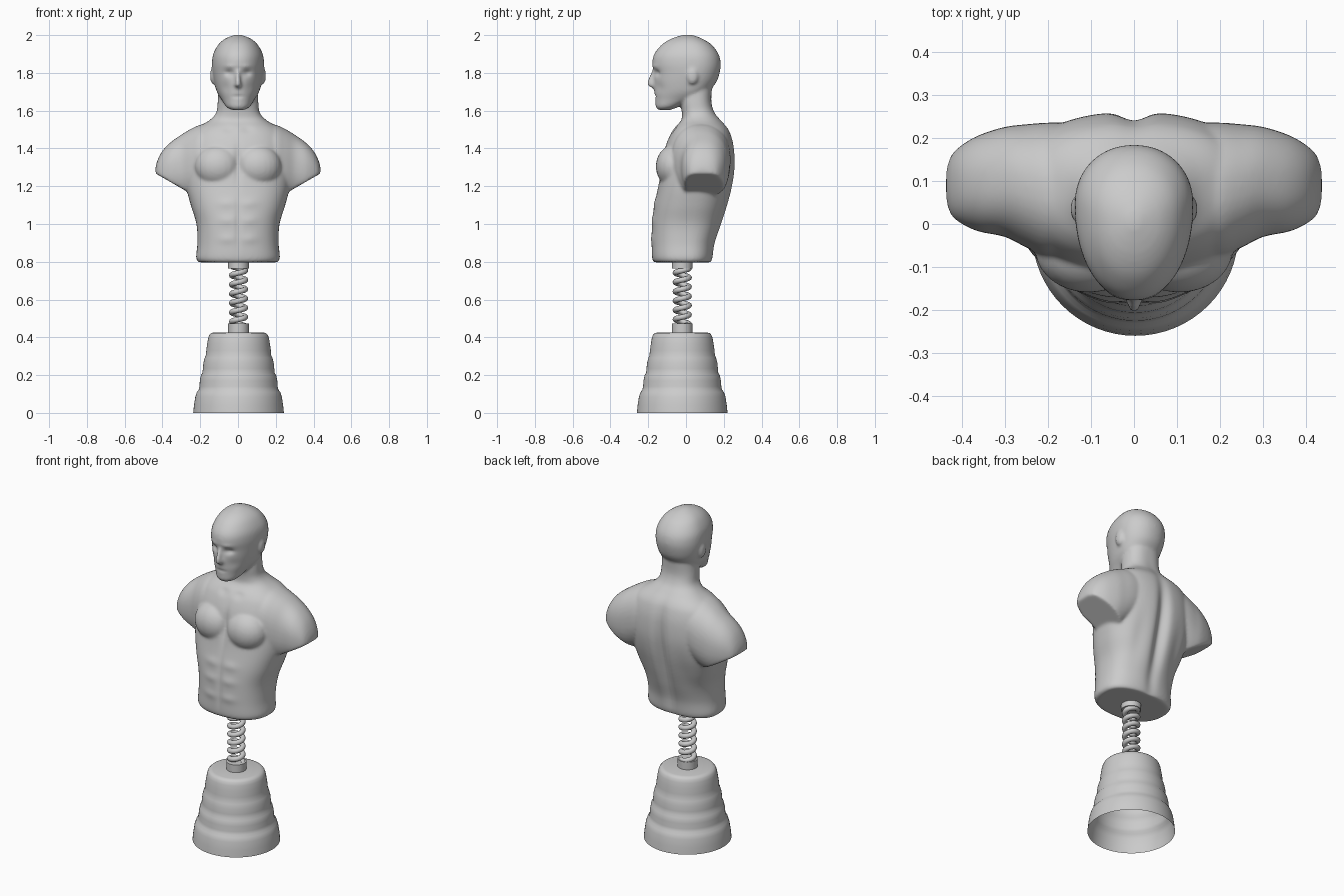
import bpy, bmesh, math
from mathutils import Vector

if "Cube" in bpy.data.objects:
    bpy.data.objects.remove(bpy.data.objects["Cube"])

grey = bpy.data.materials.new("plain grey")
grey.diffuse_color = (0.6, 0.6, 0.6, 1)
grey.use_nodes = True
grey.node_tree.nodes["Principled BSDF"].inputs["Base Color"].default_value = grey.diffuse_color


def refine(rows, steps=5):
    """Catmull-Rom resampling of a table of section sizes."""
    out = []
    for i in range(len(rows) - 1):
        a, b, c, d = (rows[max(0, min(len(rows) - 1, i + k))] for k in (-1, 0, 1, 2))
        for s in range(steps):
            t = s / steps
            out.append([0.5 * (2 * q + (r - p) * t + (2 * p - 5 * q + 4 * r - w) * t * t
                               + (3 * q - p - 3 * r + w) * t ** 3)
                        for p, q, r, w in zip(a, b, c, d)])
    return out + [list(rows[-1])]


def loft(bm, rings, caps=True):
    """Skin a list of closed rings."""
    loops = [[bm.verts.new(p) for p in ring] for ring in rings]
    n = len(loops[0])
    for a, b in zip(loops, loops[1:]):
        for i in range(n):
            bm.faces.new((a[i], a[(i + 1) % n], b[(i + 1) % n], b[i]))
    if caps:
        bm.faces.new(loops[0])
        bm.faces.new(loops[-1])


def sgnpow(v, e):
    return math.copysign(abs(v) ** e, v)


def section(z, w, front, back, mid, power, n=64):
    """Horizontal outline with separate front and back depth."""
    pts = []
    for i in range(n):
        t = 2 * math.pi * i / n
        s, c = sgnpow(math.sin(t), 2 / power), sgnpow(math.cos(t), 2 / power)
        pts.append((w * c, mid + s * ((back - mid) if s > 0 else (mid - front)), z))
    return pts


def finish(bm, name, angle=40):
    bmesh.ops.recalc_face_normals(bm, faces=bm.faces)
    me = bpy.data.meshes.new(name)
    bm.to_mesh(me)
    bm.free()
    me.materials.append(grey)
    ob = bpy.data.objects.new(name, me)
    bpy.context.collection.objects.link(ob)
    for o in bpy.context.selected_objects:
        o.select_set(False)
    ob.select_set(True)
    bpy.context.view_layer.objects.active = ob
    bpy.ops.object.shade_smooth_by_angle(angle=math.radians(angle))
    return ob


def ellipsoid(bm, loc, radii):
    new = bmesh.ops.create_uvsphere(bm, u_segments=24, v_segments=16, radius=1)["verts"]
    for v in new:
        v.co = Vector(loc) + Vector([a * b for a, b in zip(v.co, radii)])


# ---- bust: overlapping volumes fused into one skin ----
bust = bmesh.new()

# trunk and neck: height, half width, front, back, widest depth
trunk = [(0.797, 0.208, -0.168, 0.132, 0.0), (0.82, 0.222, -0.18, 0.142, 0.0),
         (0.9, 0.215, -0.182, 0.155, 0.0), (1.0, 0.22, -0.18, 0.19, 0.01),
         (1.1, 0.25, -0.168, 0.222, 0.03), (1.2, 0.275, -0.147, 0.247, 0.05),
         (1.3, 0.28, -0.13, 0.26, 0.07), (1.4, 0.27, -0.112, 0.256, 0.085),
         (1.47, 0.25, -0.085, 0.24, 0.09), (1.51, 0.215, -0.06, 0.22, 0.09),
         (1.55, 0.15, -0.025, 0.185, 0.08), (1.59, 0.115, -0.022, 0.153, 0.06),
         (1.65, 0.107, -0.03, 0.135, 0.05), (1.75, 0.1, -0.03, 0.14, 0.05)]
loft(bust, [section(*r, 2.4) for r in refine(trunk)])

# head
head = [(1.603, 0.03, -0.145, -0.085, -0.115), (1.62, 0.062, -0.16, -0.04, -0.09),
        (1.66, 0.088, -0.163, 0.03, -0.03), (1.70, 0.112, -0.168, 0.115, 0.02),
        (1.75, 0.126, -0.17, 0.16, 0.035), (1.80, 0.135, -0.17, 0.178, 0.045),
        (1.85, 0.138, -0.178, 0.184, 0.045), (1.90, 0.131, -0.168, 0.172, 0.04),
        (1.95, 0.104, -0.128, 0.135, 0.03), (1.98, 0.07, -0.08, 0.088, 0.02),
        (1.997, 0.03, -0.03, 0.045, 0.01), (2.003, 0.006, 0.0, 0.012, 0.006)]
loft(bust, [section(*r, 2.1) for r in refine(head)])

# nose
loft(bust, [[(-w, -0.15, z), (w, -0.15, z), (0.3 * w, y, z), (-0.3 * w, y, z)]
            for z, w, y in ((1.715, 0.022, -0.17), (1.735, 0.03, -0.205),
                            (1.76, 0.024, -0.203), (1.82, 0.016, -0.176))])

for side in (-1, 1):
    # shoulder: distance out, front, back, bottom, top
    arm = [(0.14, -0.07, 0.235, 1.18, 1.535), (0.2, -0.075, 0.236, 1.15, 1.525),
           (0.25, -0.055, 0.232, 1.13, 1.503), (0.3, -0.03, 0.226, 1.13, 1.473),
           (0.36, -0.018, 0.207, 1.15, 1.43), (0.4, 0.0, 0.184, 1.17, 1.387),
           (0.425, 0.02, 0.16, 1.19, 1.34), (0.437, 0.05, 0.13, 1.2, 1.3)]
    part = bmesh.new()
    loft(part, [[(side * x, (f + b) / 2 + (b - f) / 2 * sgnpow(math.cos(t), 0.88),
                  (lo + hi) / 2 + (hi - lo) / 2 * sgnpow(math.sin(t), 0.88))
                 for t in (2 * math.pi * i / 40 for i in range(40))]
                for x, f, b, lo, hi in refine(arm)])
    # flat cut under the arm stub
    cut = bmesh.ops.bisect_plane(part, geom=part.verts[:] + part.edges[:] + part.faces[:],
                                 plane_co=(side * 0.437, 0, 1.268),
                                 plane_no=(side * 0.5, 0, -0.87), clear_outer=True)
    bmesh.ops.edgeloop_fill(part, edges=[e for e in cut["geom_cut"]
                                         if isinstance(e, bmesh.types.BMEdge)])
    bmesh.ops.recalc_face_normals(part, faces=part.faces)
    temp = bpy.data.meshes.new("shoulder")
    part.to_mesh(temp)
    part.free()
    bust.from_mesh(temp)
    bpy.data.meshes.remove(temp)
    # chest muscle and ear
    ellipsoid(bust, (side * 0.105, -0.06, 1.305), (0.125, 0.1, 0.115))
    ellipsoid(bust, (side * 0.133, 0.035, 1.785), (0.015, 0.03, 0.045))

raw = finish(bust, "bust_volumes")
m = raw.modifiers.new("fuse", "REMESH")
m.mode, m.voxel_size = "VOXEL", 0.008
m = raw.modifiers.new("soften", "SMOOTH")
m.factor, m.iterations = 0.5, 8
fused = bpy.data.meshes.new_from_object(
    raw.evaluated_get(bpy.context.evaluated_depsgraph_get()))
bust = bmesh.new()
bust.from_mesh(fused)
bpy.data.objects.remove(raw)

# sculpted hollows and swellings: x, z, x radius, z radius, depth shift, on front?
dents = [(0, 1.16, 0.035, 0.27, -0.033, False), (0.13, 1.08, 0.04, 0.14, -0.008, False),
         (0, 1.32, 0.018, 0.09, 0.012, True), (0, 1.0, 0.014, 0.14, 0.006, True),
         (0.05, 1.8, 0.024, 0.016, 0.016, True), (0.07, 1.72, 0.03, 0.03, 0.008, True),
         (0.045, 1.835, 0.03, 0.01, -0.004, True), (0, 1.675, 0.03, 0.008, 0.005, True),
         (0.05, 1.5, 0.03, 0.02, 0.008, True)]
dents += [(0.06, z, 0.045, 0.025, -0.005, True) for z in (0.92, 1.02, 1.11)]
bust.normal_update()
for v in bust.verts:
    x, y, z = v.co
    shift = 0
    for dx, dz, rx, rz, d, front in dents:
        if (v.normal.y < 0) == front:
            shift += d * abs(v.normal.y) * math.exp(
                -((abs(x) - dx) / rx) ** 2 - ((z - dz) / rz) ** 2)
    v.co.y += shift
finish(bust, "bust", 50)

# ---- stand ----
CX, CY = 0.003, -0.02


def turned(name, profile, n=64, cap=False):
    bm = bmesh.new()
    loft(bm, [[(CX + r * math.cos(2 * math.pi * i / n), CY + r * math.sin(2 * math.pi * i / n), z)
               for i in range(n)] for r, z in profile], caps=cap)
    if not cap:
        bm.edges.ensure_lookup_table()
        rim = [e for e in bm.edges if e.is_boundary and e.verts[0].co.z > 0.2]
        bmesh.ops.edgeloop_fill(bm, edges=rim)
    return finish(bm, name)


# ribbed hollow base, open underneath
turned("base", [(0.24, 0), (0.236, 0.04), (0.229, 0.085), (0.221, 0.11), (0.211, 0.122),
                (0.207, 0.14), (0.205, 0.17), (0.199, 0.2), (0.191, 0.212), (0.189, 0.235),
                (0.186, 0.265), (0.179, 0.292), (0.173, 0.305), (0.171, 0.33),
                (0.166, 0.365), (0.161, 0.395), (0.155, 0.412), (0.146, 0.422), (0.13, 0.426)])
for name, lo, hi in (("lower_collar", 0.42, 0.472), ("upper_collar", 0.765, 0.81)):
    turned(name, [(0.055, lo), (0.055, hi)], 32, True)

# coil spring
turns, steps = 6.5, 28
rings = []
for i in range(int(turns * steps) + 1):
    a = 2 * math.pi * i / steps
    z = 0.458 + 0.32 * i / (turns * steps)
    rings.append([(CX + (0.036 + 0.015 * math.cos(b)) * math.cos(a),
                   CY + (0.036 + 0.015 * math.cos(b)) * math.sin(a),
                   z + 0.015 * math.sin(b)) for b in (2 * math.pi * k / 10 for k in range(10))])
spring = bmesh.new()
loft(spring, rings)
finish(spring, "spring")
